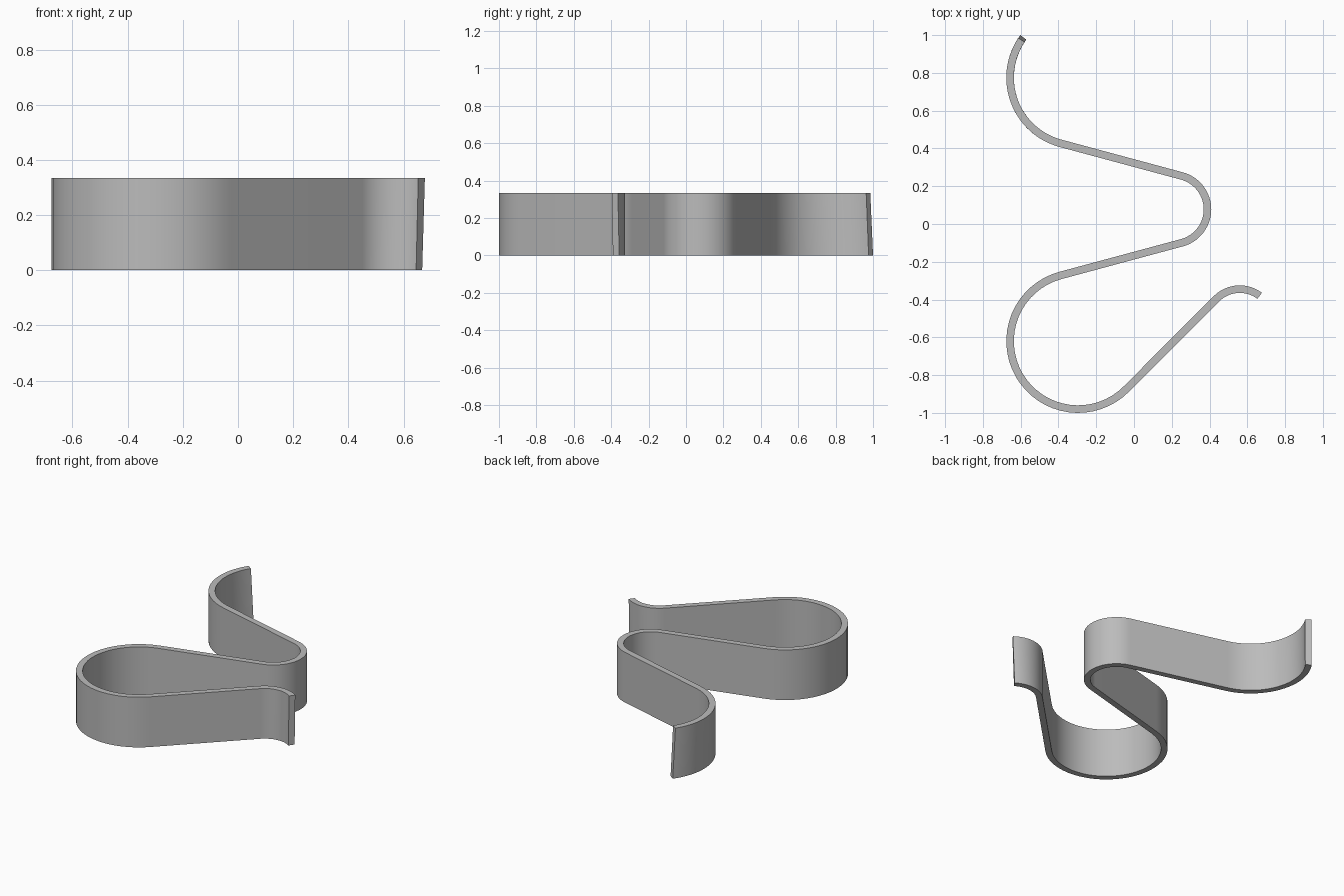
import bpy
import bmesh
import math

if "Cube" in bpy.data.objects:
    bpy.data.objects.remove(bpy.data.objects["Cube"])

HEIGHT = 0.334
HALF = 0.02          # half the strip thickness
STEPS = 32           # segments per bend

# Plain grey metal
metal = bpy.data.materials.new("grey metal")
metal.use_nodes = True
grey = (0.5, 0.5, 0.5, 1.0)
metal.diffuse_color = grey
metal.node_tree.nodes["Principled BSDF"].inputs["Base Color"].default_value = grey


def strip_path(start, end):
    """Pairs of edge points along four bends; the gaps between bends are straight runs."""
    bends = [  # centre x, centre y, middle radius, first angle, last angle
        (-0.296, 0.775, 0.36, start, 255),
        (0.206, 0.0775, 0.183, 75, -75),
        (-0.296, -0.62, 0.36, 105, 315),
        (0.56, -0.52, 0.175, 135, end),
    ]
    pairs = []
    for cx, cy, r, a0, a1 in bends:
        side = HALF if a1 > a0 else -HALF
        for i in range(STEPS + 1):
            a = math.radians(a0 + (a1 - a0) * i / STEPS)
            pairs.append([(cx + (r + d) * math.cos(a), cy + (r + d) * math.sin(a))
                          for d in (side, -side)])
    return pairs


# Bent strip: a rectangular section swept along the path, with slanted ends
bm = bmesh.new()
rings = []
for low, high in zip(strip_path(143.7, 56.5), strip_path(146.4, 53)):
    corners = [(*low[0], 0), (*low[1], 0), (*high[1], HEIGHT), (*high[0], HEIGHT)]
    rings.append([bm.verts.new(c) for c in corners])
for a, b in zip(rings, rings[1:]):
    for k in range(4):
        n = (k + 1) % 4
        bm.faces.new((a[k], a[n], b[n], b[k]))
bm.faces.new(rings[0])
bm.faces.new(rings[-1])
bmesh.ops.recalc_face_normals(bm, faces=bm.faces)

mesh = bpy.data.meshes.new("bent_strip")
bm.to_mesh(mesh)
bm.free()
mesh.materials.append(metal)
strip = bpy.data.objects.new("bent_strip", mesh)
bpy.context.collection.objects.link(strip)

# Smooth bends, crisp edges
bpy.ops.object.select_all(action="DESELECT")
strip.select_set(True)
bpy.context.view_layer.objects.active = strip
bpy.ops.object.shade_smooth_by_angle(angle=math.radians(30))
